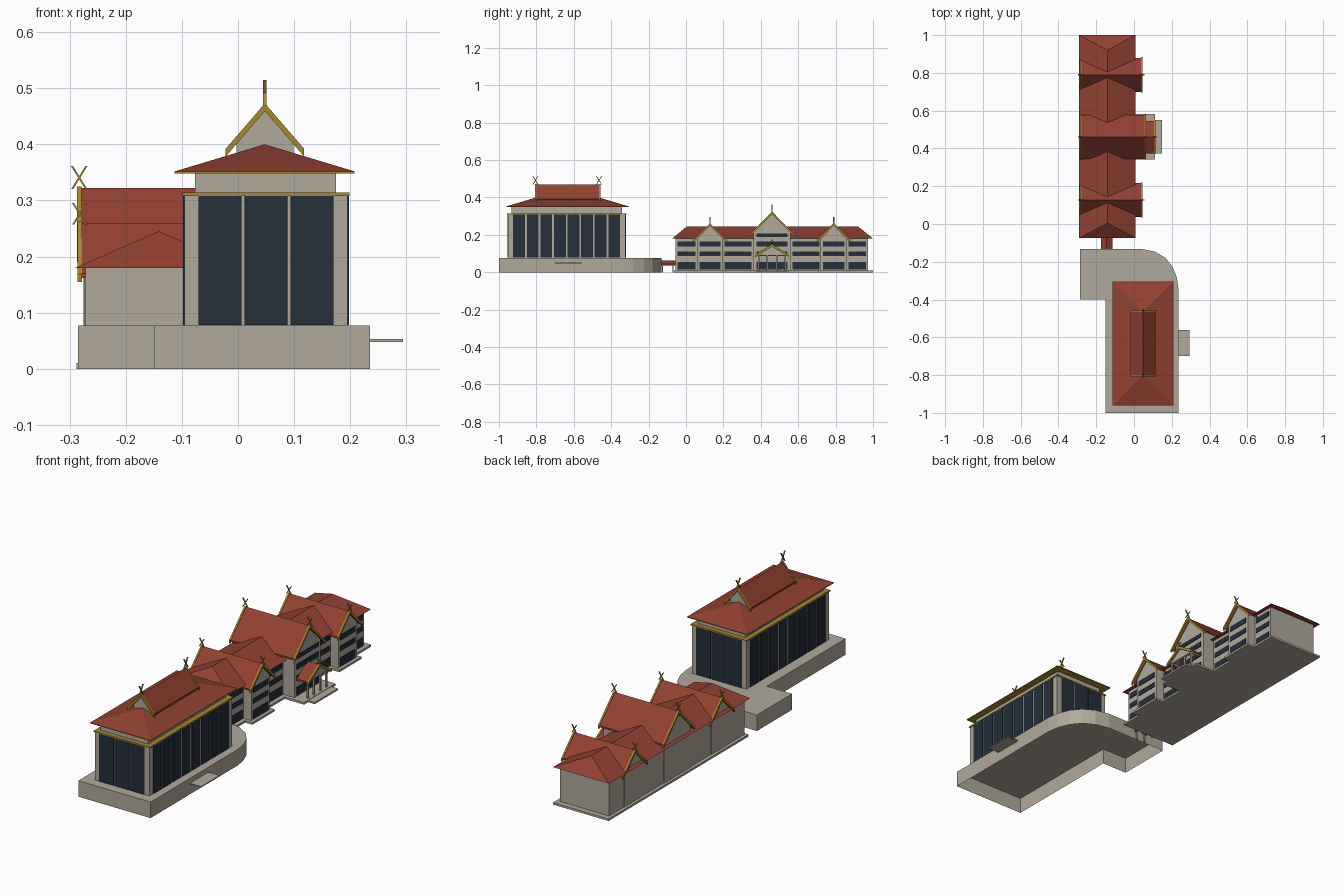
import bpy, bmesh, math
from mathutils import Vector

cube = bpy.data.objects.get("Cube")
if cube:
    bpy.data.objects.remove(cube, do_unlink=True)


def material(name, rgb):
    m = bpy.data.materials.new(name)
    m.use_nodes = True
    m.diffuse_color = (*rgb, 1)
    m.node_tree.nodes["Principled BSDF"].inputs["Base Color"].default_value = (*rgb, 1)
    return m


WALL = material("warm grey wall", (0.44, 0.40, 0.33))
ROOF = material("red roof tile", (0.29, 0.052, 0.032))
GOLD = material("gold trim", (0.40, 0.24, 0.03))
GLASS = material("dark glass", (0.018, 0.028, 0.042))


def make(name, verts, faces, mat):
    me = bpy.data.meshes.new(name)
    me.from_pydata(verts, [], faces)
    bm = bmesh.new()
    bm.from_mesh(me)
    bmesh.ops.recalc_face_normals(bm, faces=bm.faces)
    bm.to_mesh(me)
    bm.free()
    me.materials.append(mat)
    ob = bpy.data.objects.new(name, me)
    bpy.context.collection.objects.link(ob)
    return ob


def prism(name, profile, axis, a, b, mat, open_start=False):
    """Extrude a 2D profile along an axis from a to b."""
    place = {"x": lambda u, v, w: (w, u, v),
             "y": lambda u, v, w: (u, w, v),
             "z": lambda u, v, w: (u, v, w)}[axis]
    n = len(profile)
    verts = [place(u, v, w) for w in (a, b) for u, v in profile]
    faces = [(i, (i + 1) % n, (i + 1) % n + n, i + n) for i in range(n)]
    faces.append(tuple(range(n, 2 * n)))
    if not open_start:
        faces.append(tuple(range(n)))
    return make(name, verts, faces, mat)


def box(name, x, y, z, mat):
    return prism(name, [(x[0], y[0]), (x[1], y[0]), (x[1], y[1]), (x[0], y[1])],
                 "z", z[0], z[1], mat)


def hip_roof(name, x, y, z, inset, mat):
    """Hipped roof with its ridge along y."""
    mid = sum(x) / 2
    verts = [(x[0], y[0], z[0]), (x[1], y[0], z[0]), (x[1], y[1], z[0]), (x[0], y[1], z[0]),
             (mid, y[0] + inset, z[1]), (mid, y[1] - inset, z[1])]
    return make(name, verts, [(0, 1, 4), (1, 2, 5, 4), (2, 3, 5), (3, 0, 4, 5), (3, 2, 1, 0)], mat)


def chevron(c, half, eave, ridge, t):
    return [(c - half, eave), (c, ridge), (c + half, eave),
            (c + half, eave - t), (c, ridge - t), (c - half, eave - t)]


def gable_roof(name, axis, c, half, eave, ridge, a, b, trims):
    """Pitched roof slabs with gold barge boards on the chosen ends."""
    prism(name, chevron(c, half, eave, ridge, 0.008), axis, a, b, ROOF)
    for end in trims:
        prism(name + "_barge_board", chevron(c, half + 0.003, eave - 0.001, ridge + 0.003, 0.014),
              axis, end - 0.004, end + 0.004, GOLD)


def gable_block(name, axis, c, half, base, eave, ridge, a, b):
    prism(name, [(c - half, base), (c + half, base), (c + half, eave), (c, ridge), (c - half, eave)],
          axis, a, b, WALL)


def finial(name, x, y, z, axis, size):
    """Two crossed bars in the vertical plane that holds the ridge."""
    w, t = size * 0.31, size * 0.045
    for s in (-1, 1):
        c = x if axis == "x" else y
        o = y if axis == "x" else x
        profile = [(c - s * w - t, z), (c - s * w + t, z),
                   (c + s * w + t, z + size), (c + s * w - t, z + size)]
        prism(name, profile, "y" if axis == "x" else "x", o - 0.003, o + 0.003, GOLD)


# Podium with a rounded corner and a side wing, open underneath
outline = [(-0.15, -1), (0.235, -1), (0.235, -0.34), (0.226, -0.28), (0.203, -0.225),
           (0.165, -0.178), (0.11, -0.146), (0.04, -0.132), (-0.285, -0.132),
           (-0.285, -0.4), (-0.15, -0.4)]
prism("podium", outline, "z", 0, 0.077, WALL, open_start=True)
box("side_landing", (0.235, 0.294), (-0.7, -0.56), (0.048, 0.053), WALL)

# Hall body and glazing
HX, HY = (-0.095, 0.195), (-0.952, -0.323)
box("hall_body", HX, HY, (0.077, 0.31), WALL)


def panels(start, end, count, gap):
    w = (end - start - gap * (count - 1)) / count
    return [(start + i * (w + gap), start + i * (w + gap) + w) for i in range(count)]


for u in panels(-0.07, 0.17, 3, 0.005):
    for y in HY:
        box("hall_end_glass", u, (y - 0.003, y + 0.003), (0.078, 0.308), GLASS)
for u in panels(-0.924, -0.352, 8, 0.009):
    for x in HX:
        box("hall_side_glass", (x - 0.003, x + 0.003), u, (0.078, 0.308), GLASS)
box("hall_gold_cornice", (-0.099, 0.199), (-0.956, -0.319), (0.308, 0.314), GOLD)
box("hall_upper_wall", (-0.077, 0.175), (-0.934, -0.341), (0.314, 0.35), WALL)

# Hall roof: hipped skirt with a raised gable on top
box("hall_gold_fascia", (-0.113, 0.208), (-0.962, -0.305), (0.348, 0.352), GOLD)
hip_roof("hall_hip_roof", (-0.112, 0.207), (-0.961, -0.306), (0.352, 0.40), 0.16, ROOF)
gable_block("hall_top_gable", "y", 0.048, 0.051, 0.37, 0.402, 0.462, -0.79, -0.475)
gable_roof("hall_top_roof", "y", 0.048, 0.067, 0.393, 0.47, -0.806, -0.46, (-0.804, -0.462))
for y in (-0.805, -0.465):
    finial("hall_finial", 0.048, y, 0.468, "y", 0.047)

# Covered link between podium and office wing
prism("link_roof", chevron(-0.145, 0.031, 0.045, 0.062, 0.008), "y", -0.14, -0.055, ROOF)
for x in (-0.168, -0.122):
    for y in (-0.125, -0.07):
        box("link_post", (x - 0.003, x + 0.003), (y - 0.003, y + 0.003), (0, 0.042), WALL)

# Office wing
box("office_base", (-0.288, 0.008), (-0.065, 1), (0, 0.01), WALL)
box("office_body", (-0.272, -0.012), (-0.055, 0.974), (0.01, 0.182), WALL)
hip_roof("office_roof", (-0.29, 0.008), (-0.075, 1), (0.18, 0.245), 0.08, ROOF)

BANDS = [(0.014, 0.054), (0.086, 0.11), (0.138, 0.164)]


def window_bands(x, y0, y1, bays, bands):
    for z in bands:
        for u in panels(y0, y1, bays, 0.006):
            box("window_band", (x - 0.003, x + 0.003), u, z, GLASS)


for y0, y1 in ((-0.045, 0.05), (0.205, 0.35), (0.57, 0.715), (0.87, 0.962)):
    window_bands(-0.012, y0, y1, 1, BANDS)

# Small cross gables
for c in (0.128, 0.79):
    gable_block("small_gable_block", "x", c, 0.07, 0.01, 0.18, 0.25, -0.274, 0.03)
    box("small_gable_base", (0, 0.046), (c - 0.085, c + 0.085), (0, 0.01), WALL)
    gable_roof("small_gable_roof", "x", c, 0.09, 0.17, 0.26, -0.284, 0.044, (-0.282, 0.042))
    window_bands(0.03, c - 0.057, c + 0.057, 1, BANDS)
    for x in (-0.282, 0.042):
        finial("small_gable_finial", x, c, 0.257, "x", 0.038)

# Large central cross gable
C = 0.46
gable_block("central_block", "x", C, 0.1, 0.01, 0.216, 0.31, -0.275, 0.048)
box("central_base", (0, 0.112), (C - 0.118, C + 0.122), (0, 0.01), WALL)
box("entrance_step", (0.1, 0.147), (C - 0.087, C + 0.09), (0, 0.008), WALL)
gable_roof("central_roof", "x", C, 0.116, 0.205, 0.322, -0.285, 0.062, (-0.283, 0.06))
window_bands(0.048, C - 0.082, C + 0.082, 1, BANDS + [(0.188, 0.208)])
for x in (-0.283, 0.06):
    finial("central_finial", x, C, 0.32, "x", 0.041)

# Entrance porch
gable_roof("porch_roof", "x", C, 0.086, 0.096, 0.148, 0.045, 0.113, (0.111,))
gable_block("porch_pediment", "x", C, 0.07, 0.09, 0.1, 0.142, 0.09, 0.104)
for y in (-0.07, -0.025, 0.025, 0.07):
    box("porch_post", (0.094, 0.102), (C + y - 0.004, C + y + 0.004), (0.01, 0.096), WALL)
for y in (-0.07, 0.07):
    box("porch_beam", (0.048, 0.1), (C + y - 0.004, C + y + 0.004), (0.088, 0.098), WALL)
finial("porch_finial", 0.111, C, 0.146, "x", 0.03)
